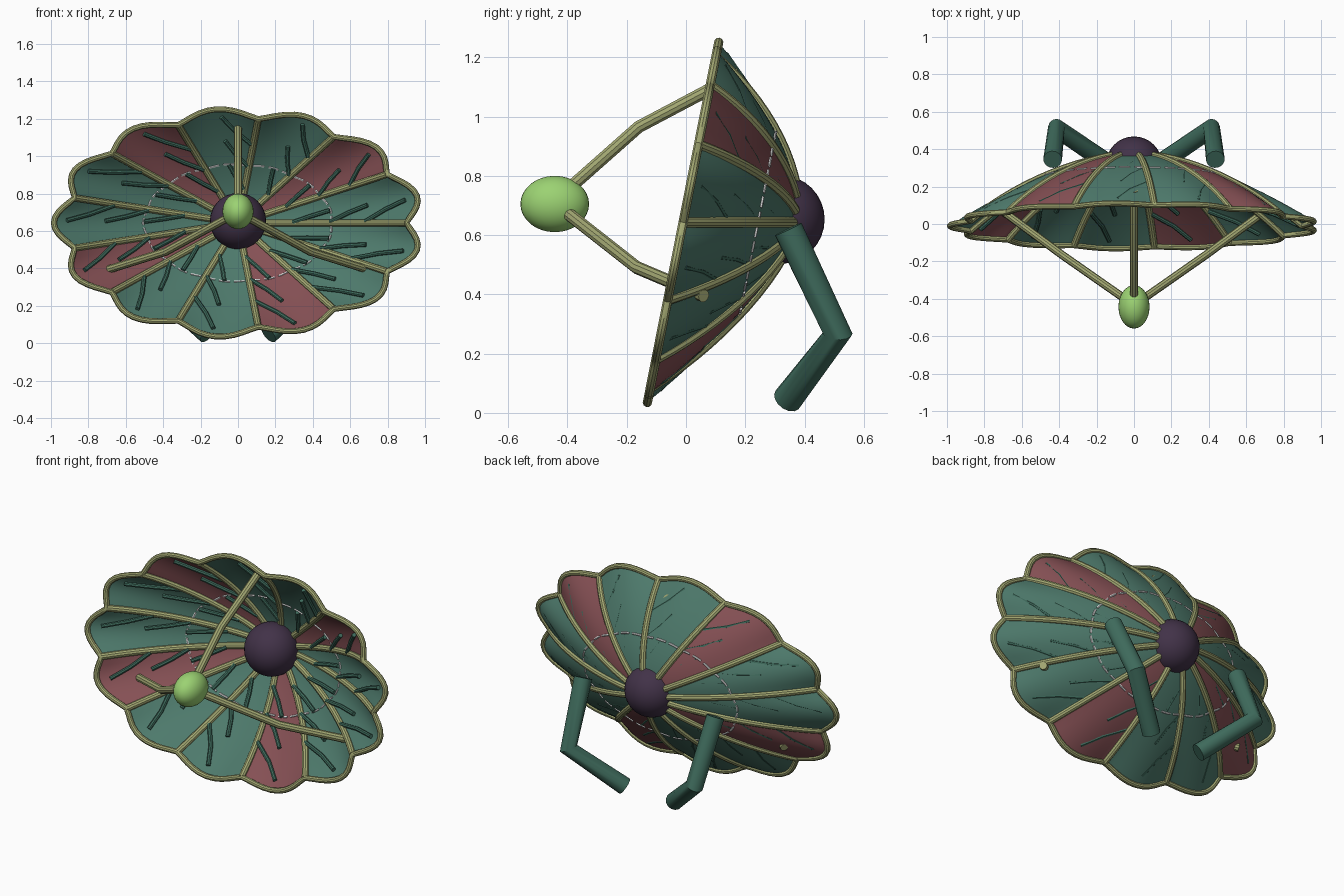
import bpy, bmesh
from math import sin, cos, radians, pi

cube = bpy.data.objects.get("Cube")
if cube:
    bpy.data.objects.remove(cube, do_unlink=True)

PETALS = 13
STEP = 360 / PETALS


def material(name, rgb):
    m = bpy.data.materials.new(name)
    m.use_nodes = True
    m.diffuse_color = (*rgb, 1)
    m.node_tree.nodes["Principled BSDF"].inputs["Base Color"].default_value = (*rgb, 1)
    return m


TEAL = material("teal_panel", (0.076, 0.195, 0.15))
RED = material("dusty_red_panel", (0.235, 0.08, 0.089))
KHAKI = material("khaki_rib", (0.366, 0.392, 0.17))
PURPLE = material("dark_purple", (0.054, 0.032, 0.065))
LIME = material("lime_green", (0.33, 0.645, 0.17))
GREEN = material("deep_green", (0.05, 0.15, 0.11))
WHITE = material("white", (1, 1, 1))


def dish_point(r, deg, offset=0.0):
    """Point on the scalloped elliptical bowl; r runs from 0 (hub) to 1 (rim)."""
    a = radians(deg)
    bump = abs(sin(a * PETALS / 2)) ** 1.3
    k = r * (1 - 0.085 * (1 - bump) * r * r)
    dz = 0.612 * k * sin(a)
    y = -0.01 + 0.385 * (1 - r ** 1.6) + 0.198 * dz + offset
    return (0.985 * k * cos(a), y, 0.643 + dz)


def smooth(obj):
    bpy.ops.object.select_all(action="DESELECT")
    obj.select_set(True)
    bpy.context.view_layer.objects.active = obj
    bpy.ops.object.shade_smooth_by_angle(angle=radians(35))


def tubes(name, paths, radius, mat, cyclic=False, res=3):
    """Round tubes along one or more point paths, as one mesh."""
    cu = bpy.data.curves.new(name, "CURVE")
    cu.dimensions = "3D"
    cu.bevel_depth = radius
    cu.bevel_resolution = res
    cu.use_fill_caps = True
    for path in paths:
        sp = cu.splines.new("POLY")
        sp.points.add(len(path) - 1)
        for p, co in zip(sp.points, path):
            p.co = (*co, 1)
        sp.use_cyclic_u = cyclic
    cu.materials.append(mat)
    obj = bpy.data.objects.new(name, cu)
    bpy.context.collection.objects.link(obj)
    bpy.ops.object.select_all(action="DESELECT")
    obj.select_set(True)
    bpy.context.view_layer.objects.active = obj
    bpy.ops.object.convert(target="MESH")
    smooth(bpy.context.view_layer.objects.active)


def ball(name, centre, scale, mat):
    bpy.ops.mesh.primitive_uv_sphere_add(segments=32, ring_count=16, location=centre)
    obj = bpy.context.object
    obj.name = name
    obj.scale = scale
    obj.data.materials.append(mat)
    smooth(obj)


# Dish: one petal per panel, every third panel red
SUB, RINGS = 10, 16
bm = bmesh.new()
grid = []
for j in range(RINGS + 1):
    r = 0.06 + 0.94 * j / RINGS
    grid.append([bm.verts.new(dish_point(r, i * STEP / SUB)) for i in range(PETALS * SUB)])
for inner, outer in zip(grid, grid[1:]):
    for i in range(PETALS * SUB):
        n = (i + 1) % (PETALS * SUB)
        face = bm.faces.new((inner[i], outer[i], outer[n], inner[n]))
        face.material_index = 1 if (i // SUB) % 3 == 1 else 0
me = bpy.data.meshes.new("dish_panels")
bm.to_mesh(me)
bm.free()
me.materials.append(TEAL)
me.materials.append(RED)
dish = bpy.data.objects.new("dish_panels", me)
bpy.context.collection.objects.link(dish)
smooth(dish)

# Rim and ribs
tubes("rim", [[dish_point(1, i * STEP / SUB) for i in range(PETALS * SUB)]],
      0.016, KHAKI, cyclic=True)
tubes("ribs", [[dish_point(0.1 + 0.9 * j / 12, k * STEP) for j in range(13)]
               for k in range(PETALS)], 0.019, KHAKI)

# Dashed white ring on the bowl
DASHES = 39
tubes("dashed_ring", [[dish_point(0.515, (d + t) * 360 / DASHES) for t in (0, 0.25, 0.5, 0.72)]
                      for d in range(DASHES)], 0.006, WHITE, res=1)

# Bent veins branching off each rib on the inside
veins = []
for k in range(PETALS):
    for start in (0.3, 0.51, 0.72):
        veins.append([dish_point(start + dr, k * STEP + da, -0.012)
                      for dr, da in ((0, 1), (0.1, 8.5), (0.21, 12.5))])
tubes("veins", veins, 0.012, GREEN, res=2)

# Hub and feed bulb
ball("hub", (0, 0.318, 0.653), (0.15, 0.15, 0.15), PURPLE)
ball("feed_bulb", (0, -0.443, 0.705), (0.083, 0.116, 0.095), LIME)

# Three bent struts holding the bulb
struts = [[(0, -0.42, 0.735), (0, -0.16, 0.965), (0, 0.18, 1.145)]]
for s in (1, -1):
    struts.append([(0.02 * s, -0.42, 0.69), (0.385 * s, -0.165, 0.49), (0.69 * s, 0.06, 0.395)])
tubes("feed_struts", struts, 0.022, KHAKI)

# Bent rear legs
for side, s in (("left", 1), ("right", -1)):
    tubes(side + "_leg", [[(0.435 * s, 0.345, 0.62), (0.415 * s, 0.512, 0.268),
                           (0.165 * s, 0.342, 0.045)]], 0.05, GREEN, res=5)
